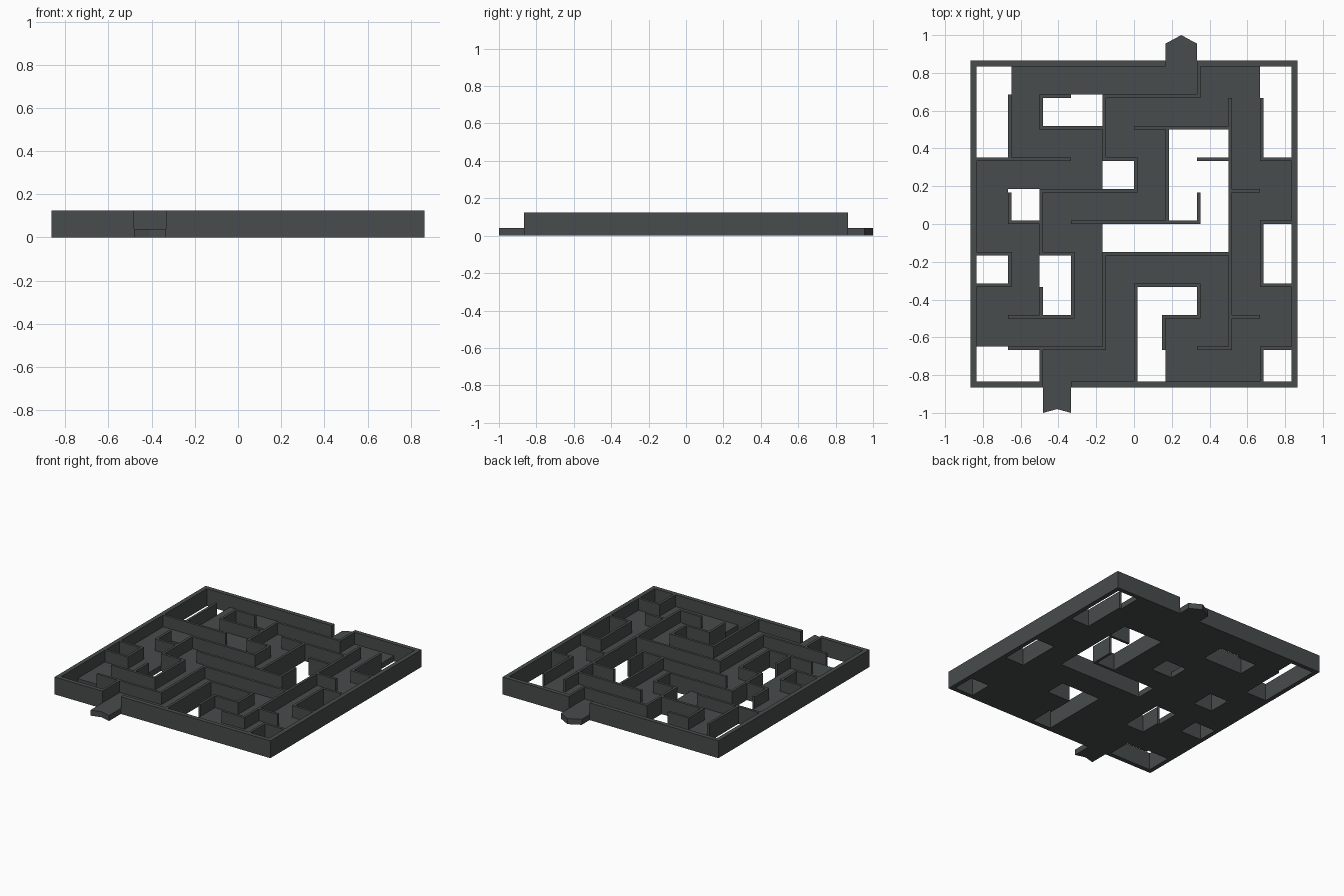
import bpy, bmesh

if "Cube" in bpy.data.objects:
    bpy.data.objects.remove(bpy.data.objects["Cube"])

P = 1 / 6              # cell pitch
W = 0.11               # wall thickness in cells
HALF, RIM = 5 * P, 0.865
FLOOR_H, WALL_H = 0.04, 0.125

mat = bpy.data.materials.new("dark_grey")
mat.use_nodes = True
mat.diffuse_color = (0.065, 0.072, 0.072, 1)
mat.node_tree.nodes["Principled BSDF"].inputs["Base Color"].default_value = mat.diffuse_color


def pos(cell):
    return cell * P - HALF


def finish(bm, name):
    bmesh.ops.recalc_face_normals(bm, faces=bm.faces)
    mesh = bpy.data.meshes.new(name)
    bm.to_mesh(mesh)
    bm.free()
    mesh.materials.append(mat)
    obj = bpy.data.objects.new(name, mesh)
    bpy.context.collection.objects.link(obj)


def raise_faces(bm, height):
    # Thicken flat faces upward from the ground, keeping the underside
    bmesh.ops.remove_doubles(bm, verts=bm.verts, dist=1e-5)
    top = bmesh.ops.extrude_face_region(bm, geom=bm.faces[:], use_keep_orig=True)
    for v in top["geom"]:
        if isinstance(v, bmesh.types.BMVert):
            v.co.z = height


def face(bm, points):
    bm.faces.new([bm.verts.new((x, y, 0)) for x, y in points])


def rect(x0, x1, y0, y1):
    return [(x0, y0), (x1, y0), (x1, y1), (x0, y1)]


def prism(name, points, height):
    bm = bmesh.new()
    face(bm, points)
    raise_faces(bm, height)
    finish(bm, name)


# Floor slab with openings, each (column from, to, row from, to)
holes = [(0, 1, 7, 10), (2, 4, 8, 9), (4, 5, 6, 7), (1, 2, 5, 6), (0, 1, 3, 4),
         (2, 3, 2, 4), (0, 2, 0, 1), (5, 6 - W, 0, 3), (5, 7, 2, 3), (6, 8, 5, 8),
         (4, 8, 4, 5), (9, 10, 7, 10), (9, 10, 3, 5), (9, 10, 0, 1)]
lines = sorted([float(k) for k in range(11)] + [k + W for k in range(10)])
spans = list(zip(lines, lines[1:]))
floor = bmesh.new()
for a, b in spans:
    for c, d in spans:
        x, y = (a + b) / 2, (c + d) / 2
        if not any(i < x < k + W and j < y < m + W for i, k, j, m in holes):
            face(floor, rect(pos(a), pos(b), pos(c), pos(d)))
raise_faces(floor, FLOOR_H)
finish(floor, "floor")

# Inner walls: row or column line -> spans in cells
across = {9: [(2, 3), (4, 7)], 8: [(2, 4), (5, 8)],
          7: [(0, 3), (4, 5), (7, 8), (9, 10)], 6: [(2, 5), (8, 9)],
          5: [(1, 2), (3, 7), (9, 10)], 4: [(0, 1), (2, 3), (4, 8)],
          3: [(0, 1), (5, 7), (9, 10)], 2: [(1, 3), (6 - W, 7), (8, 9)],
          1: [(1, 4), (7, 8), (9, 10)]}
along = {1: [(7, 9 + W), (5, 6), (3, 4)], 2: [(8, 9), (4, 6), (2, 3), (0, 1)],
         3: [(2, 4)], 4: [(7, 9), (1, 4)], 5: [(6, 7), (0, 3)], 6: [(5, 8)],
         6 - W: [(1, 2)], 7: [(9, 10), (5, 6), (2, 3)], 8: [(1, 9)],
         9: [(7, 9), (3, 5), (0, 1)]}
for row, runs in across.items():
    for a, b in runs:
        # Close the outer corner where a column wall ends at this row
        corner = any(top == row for _, top in along.get(b, []))
        end = b + W if corner else b
        prism("cross_wall", rect(pos(a), pos(end), pos(row), pos(row + W)), WALL_H)
for col, runs in along.items():
    for a, b in runs:
        prism("long_wall", rect(pos(col), pos(col + W), pos(a), pos(b)), WALL_H)

# Rim with an entry gap in front and an exit gap at the back
in0, in1, out0, out1 = pos(2 + W), pos(3), pos(6), pos(7)
prism("left_rim", rect(HALF, RIM, -RIM, RIM), WALL_H)
prism("right_rim", rect(-RIM, -HALF, -RIM, RIM), WALL_H)
for name, g0, g1, y0, y1 in (("front_rim", in0, in1, -RIM, -HALF),
                             ("back_rim", out0, out1, HALF, RIM)):
    prism(name, rect(-HALF, g0, y0, y1), WALL_H)
    prism(name, rect(g1, HALF, y0, y1), WALL_H)

# Entry tongue with a notch, exit tongue with a point
mid_in, mid_out = (in0 + in1) / 2, (out0 + out1) / 2
prism("entry_tongue", [(in0, -HALF), (in0, -1), (mid_in, -0.98), (in1, -1),
                       (in1, -HALF)], FLOOR_H)
prism("exit_tongue", [(out0, HALF), (out1, HALF), (out1, 0.955), (mid_out, 1),
                      (out0, 0.955)], FLOOR_H)
